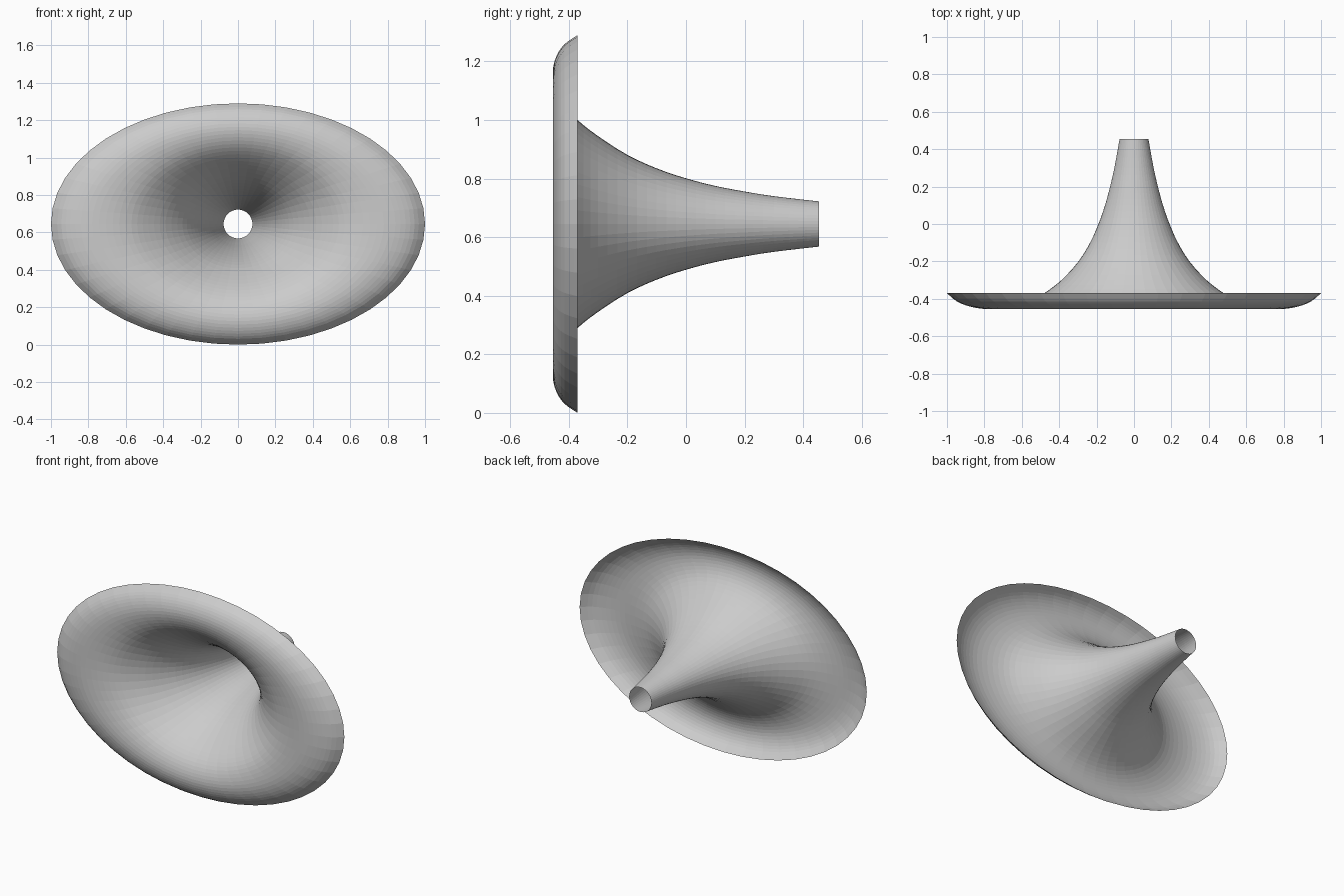
import bpy, bmesh, math

cube = bpy.data.objects.get("Cube")
if cube:
    bpy.data.objects.remove(cube, do_unlink=True)

SEGMENTS = 48
STEPS = 3
CENTRE_Z = 0.645

# Flare profile from throat to rolled rim: depth, half width, half height
PROFILE = [
    (0.455, 0.077, 0.077), (0.3, 0.105, 0.095), (0.2, 0.128, 0.111),
    (0.1, 0.155, 0.13), (0, 0.19, 0.156), (-0.1, 0.235, 0.19),
    (-0.2, 0.297, 0.236), (-0.3, 0.388, 0.3), (-0.37, 0.48, 0.355),
    (-0.42, 0.57, 0.41), (-0.447, 0.67, 0.465), (-0.455, 0.78, 0.52),
    (-0.443, 0.87, 0.572), (-0.415, 0.945, 0.614), (-0.37, 1, 0.645),
]


def smooth_path(points, steps):
    """Catmull-Rom curve through the points."""
    path = []
    last = len(points) - 1
    for i in range(last):
        p0, p1 = points[max(i - 1, 0)], points[i]
        p2, p3 = points[i + 1], points[min(i + 2, last)]
        for s in range(steps):
            t = s / steps
            path.append([
                0.5 * (2 * b + (c - a) * t + (2 * a - 5 * b + 4 * c - d) * t ** 2
                       + (3 * b - a - 3 * c + d) * t ** 3)
                for a, b, c, d in zip(p0, p1, p2, p3)])
    path.append(points[last])
    return path


# Horn shell: round throat blending into an oval mouth
bm = bmesh.new()
rings = []
for depth, width, height in smooth_path(PROFILE, STEPS):
    angles = [math.tau * i / SEGMENTS for i in range(SEGMENTS)]
    rings.append([bm.verts.new((width * math.cos(a), depth,
                                CENTRE_Z + height * math.sin(a))) for a in angles])
for inner, outer in zip(rings, rings[1:]):
    for i in range(SEGMENTS):
        j = (i + 1) % SEGMENTS
        bm.faces.new((inner[i], outer[i], outer[j], inner[j]))

mesh = bpy.data.meshes.new("horn_flare")
bm.to_mesh(mesh)
bm.free()
horn = bpy.data.objects.new("horn_flare", mesh)
bpy.context.collection.objects.link(horn)

# Plain grey finish
grey = bpy.data.materials.new("plain_grey")
grey.use_nodes = True
colour = (0.6, 0.6, 0.6, 1)
grey.diffuse_color = colour
grey.node_tree.nodes["Principled BSDF"].inputs["Base Color"].default_value = colour
mesh.materials.append(grey)
